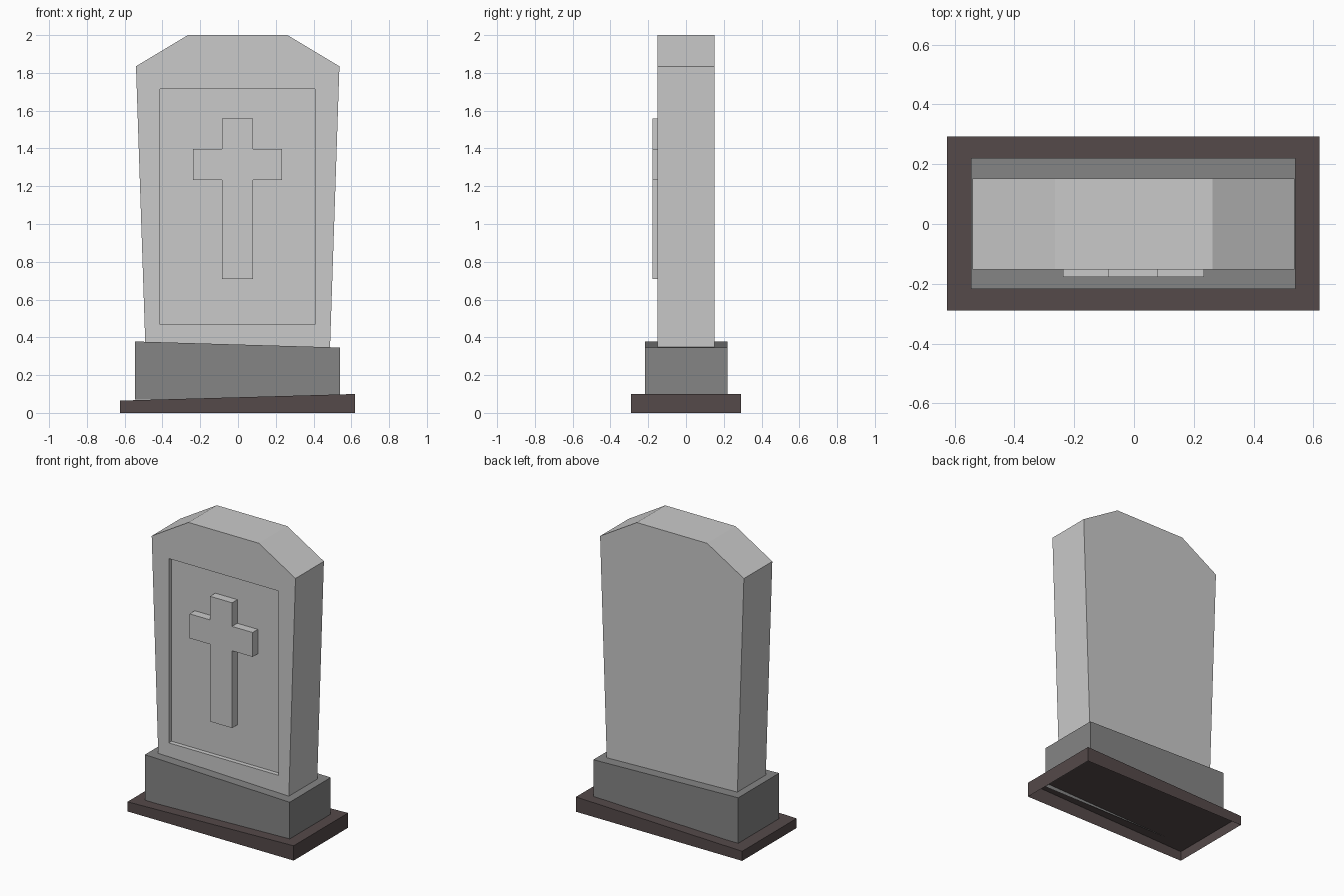
import bpy
import bmesh

default = bpy.data.objects.get("Cube")
if default:
    bpy.data.objects.remove(default, do_unlink=True)


def material(name, color):
    mat = bpy.data.materials.new(name)
    mat.use_nodes = True
    mat.diffuse_color = (*color, 1)
    mat.node_tree.nodes["Principled BSDF"].inputs["Base Color"].default_value = (*color, 1)
    return mat


stone = material("light stone", (0.59, 0.59, 0.59))
dark_stone = material("dark stone", (0.235, 0.235, 0.235))
soil = material("brown soil", (0.09, 0.068, 0.068))


def prism(name, profile, front, back, mat, open_bottom=False):
    """Extrude an x-z profile from y = front to y = back."""
    bm = bmesh.new()
    face = bm.faces.new([bm.verts.new((x, front, z)) for x, z in profile])
    extruded = bmesh.ops.extrude_face_region(bm, geom=[face], use_keep_orig=True)["geom"]
    moved = [v for v in extruded if isinstance(v, bmesh.types.BMVert)]
    bmesh.ops.translate(bm, verts=moved, vec=(0, back - front, 0))
    bmesh.ops.recalc_face_normals(bm, faces=bm.faces[:])
    if open_bottom:
        floor = [f for f in bm.faces if f.normal.z < -0.9]
        bmesh.ops.delete(bm, geom=floor, context="FACES_ONLY")
    mesh = bpy.data.meshes.new(name)
    bm.to_mesh(mesh)
    bm.free()
    mesh.materials.append(mat)
    obj = bpy.data.objects.new(name, mesh)
    bpy.context.scene.collection.objects.link(obj)
    return obj


def block(x0, x1, z0, left_top, right_top):
    """Four-sided profile whose top may slope."""
    return [(x0, z0), (x1, z0), (x1, right_top), (x0, left_top)]


# Uneven hollow base and plinth
prism("ground_base", block(-0.625, 0.62, 0, 0.065, 0.1), -0.29, 0.292, soil, True)
prism("plinth", block(-0.545, 0.54, 0.07, 0.378, 0.346), -0.218, 0.22, dark_stone, True)

# Tapered headstone with clipped shoulders
outline = [(-0.49, 0.34), (0.487, 0.34), (0.537, 1.835),
           (0.262, 2), (-0.265, 2), (-0.54, 1.835)]
slab = prism("headstone", outline, -0.152, 0.152, stone)

# Recessed front panel
cutter = prism("panel_cutter", block(-0.412, 0.408, 0.468, 1.716, 1.716), -0.3, -0.122, stone)
cutter.hide_render = True
cut = slab.modifiers.new("panel recess", "BOOLEAN")
cut.operation = "DIFFERENCE"
cut.solver = "EXACT"
cut.object = cutter
bpy.context.view_layer.objects.active = slab
bpy.ops.object.modifier_apply(modifier=cut.name)
bpy.data.objects.remove(cutter, do_unlink=True)

# Raised cross on the panel
cross = [(-0.085, 0.71), (0.08, 0.71), (0.08, 1.233), (0.234, 1.233),
         (0.234, 1.398), (0.08, 1.398), (0.08, 1.558), (-0.085, 1.558),
         (-0.085, 1.398), (-0.238, 1.398), (-0.238, 1.233), (-0.085, 1.233)]
prism("cross", cross, -0.178, -0.12, stone)
